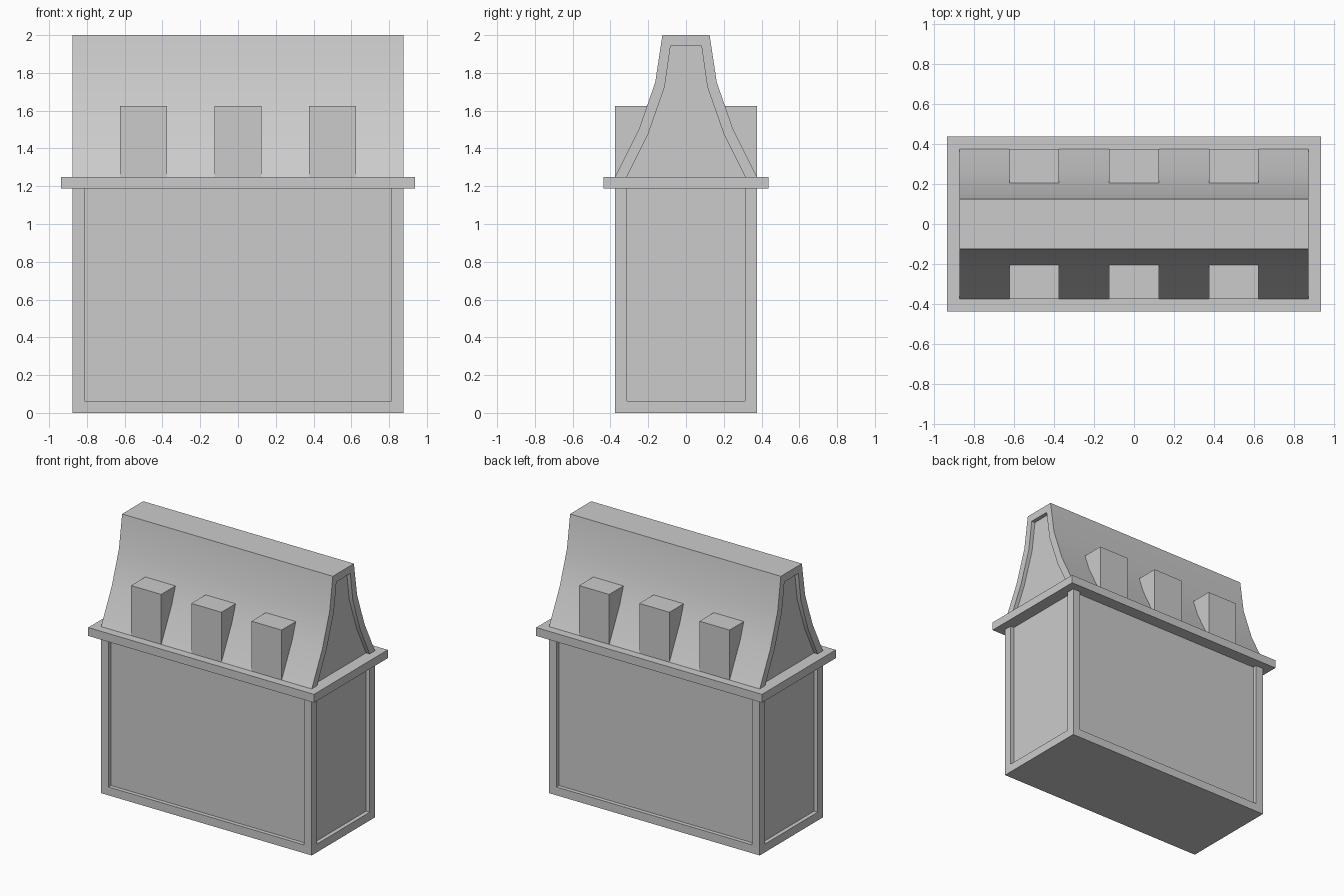
import bpy, bmesh, math

if "Cube" in bpy.data.objects:
    bpy.data.objects.remove(bpy.data.objects["Cube"])

DEPTH = 0.03  # depth of the recessed panels


def finish(name, bm):
    bmesh.ops.recalc_face_normals(bm, faces=bm.faces)
    mesh = bpy.data.meshes.new(name)
    bm.to_mesh(mesh)
    bm.free()
    obj = bpy.data.objects.new(name, mesh)
    bpy.context.collection.objects.link(obj)
    return obj


def prism(name, profile, x0, x1):
    """Extrude a (y, z) outline along x."""
    bm = bmesh.new()
    face = bm.faces.new([bm.verts.new((x0, y, z)) for y, z in profile])
    ext = bmesh.ops.extrude_face_region(bm, geom=[face], use_keep_orig=True)
    moved = [v for v in ext["geom"] if isinstance(v, bmesh.types.BMVert)]
    bmesh.ops.translate(bm, verts=moved, vec=(x1 - x0, 0, 0))
    return finish(name, bm)


def box(name, x0, x1, y0, y1, z0, z1):
    return prism(name, [(y0, z0), (y1, z0), (y1, z1), (y0, z1)], x0, x1)


def cut(target, cutters):
    for c in cutters:
        c.hide_render = True
        mod = target.modifiers.new("recess", 'BOOLEAN')
        mod.operation = 'DIFFERENCE'
        mod.solver = 'EXACT'
        mod.object = c
        bpy.context.view_layer.objects.active = target
        bpy.ops.object.modifier_apply(modifier=mod.name)
        bpy.data.objects.remove(c)


def mirrored(half):
    return half + [(-y, z) for y, z in reversed(half)]


# Main body with a recessed panel on each side
body = box("body", -0.875, 0.875, -0.375, 0.375, 0, 1.1875)
cutters = []
for s in (-1, 1):
    ys = sorted((s * (0.375 - DEPTH), s * 0.5))
    xs = sorted((s * (0.875 - DEPTH), s * 1.0))
    cutters.append(box("panel_cutter", -0.8125, 0.8125, *ys, 0.0625, 1.3))
    cutters.append(box("panel_cutter", *xs, -0.3125, 0.3125, 0.0625, 1.3))
cut(body, cutters)

# Overhanging cornice
box("cornice", -0.9375, 0.9375, -0.4375, 0.4375, 1.1875, 1.25)

# Flared roof with recessed gable ends
slope = [(-0.375, 1.25), (-0.25, 1.5), (-0.163, 1.75), (-0.125, 2.0)]
inner = [(-0.3125, 1.2), (-0.3125, 1.25), (-0.2, 1.477), (-0.113, 1.725), (-0.082, 1.942)]
roof = prism("roof", mirrored(slope), -0.875, 0.875)
cut(roof, [prism("gable_cutter", mirrored(inner), *sorted((s * (0.875 - DEPTH), s)))
           for s in (-1, 1)])
bpy.ops.object.select_all(action='DESELECT')
roof.select_set(True)
bpy.context.view_layer.objects.active = roof
bpy.ops.object.shade_smooth_by_angle(angle=math.radians(30))

# Three dormers on each slope, their backs just inside the roof surface
for s in (-1, 1):
    outline = [(s * y, z) for y, z in
               [(0.375, 1.25), (0.375, 1.625), (0.203, 1.625), (0.246, 1.5), (0.37, 1.25)]]
    for x in (-0.5, 0, 0.5):
        prism("dormer", outline, x - 0.125, x + 0.125)
